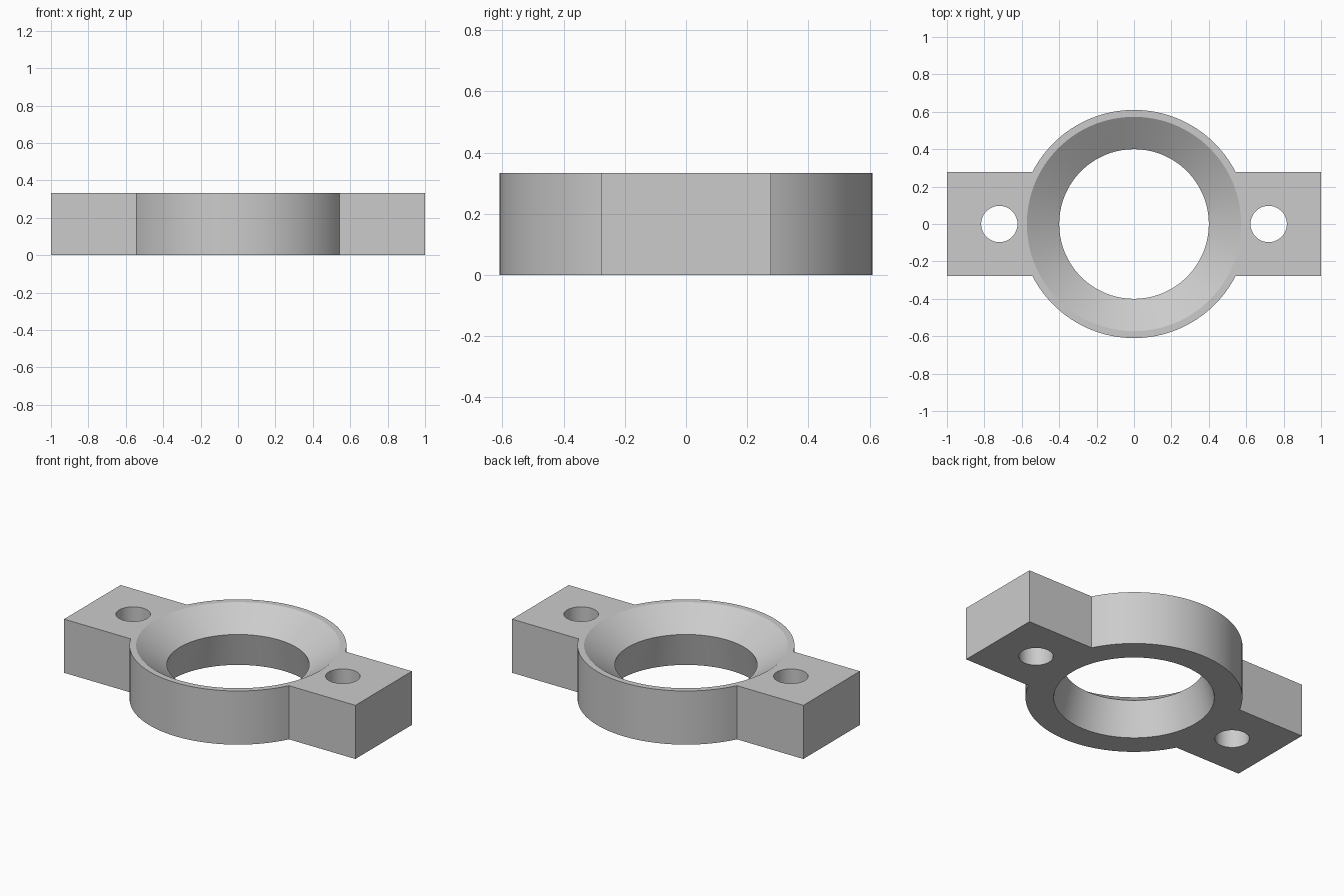
import bpy, bmesh, math

cube = bpy.data.objects.get("Cube")
if cube:
    bpy.data.objects.remove(cube, do_unlink=True)

HEIGHT = 0.333
RING_R = 0.61
ARM_HALF = 0.277
HOLE_X = 0.72
HOLE_R = 0.097
SEGMENTS = 128

grey = bpy.data.materials.new("light_grey")
grey.use_nodes = True
colour = (0.6, 0.6, 0.6, 1)
grey.diffuse_color = colour
grey.node_tree.nodes["Principled BSDF"].inputs["Base Color"].default_value = colour


def make_object(name, bm):
    bmesh.ops.recalc_face_normals(bm, faces=bm.faces)
    mesh = bpy.data.meshes.new(name)
    bm.to_mesh(mesh)
    bm.free()
    mesh.materials.append(grey)
    obj = bpy.data.objects.new(name, mesh)
    bpy.context.collection.objects.link(obj)
    return obj


def lathe(name, profile, x=0):
    """Closed solid of revolution about a vertical axis from (radius, z) pairs."""
    bm = bmesh.new()
    rings = []
    for r, z in profile:
        rings.append([bm.verts.new((x + r * math.cos(a), r * math.sin(a), z))
                      for a in (math.tau * i / SEGMENTS for i in range(SEGMENTS))])
    for low, high in zip(rings, rings[1:]):
        for i in range(SEGMENTS):
            j = (i + 1) % SEGMENTS
            bm.faces.new((low[i], low[j], high[j], high[i]))
    bm.faces.new(rings[0])
    bm.faces.new(rings[-1])
    return make_object(name, bm)


# Body: round ring with a square arm on each side, extruded from one outline
start = math.asin(ARM_HALF / RING_R)
steps = 48
back_arc = []
for i in range(steps + 1):
    a = start + (math.pi - 2 * start) * i / steps
    back_arc.append((RING_R * math.cos(a), RING_R * math.sin(a)))
half = [(1, ARM_HALF)] + back_arc + [(-1, ARM_HALF)]
outline = half + [(-x, -y) for x, y in half]

bm = bmesh.new()
base = bm.faces.new([bm.verts.new((x, y, 0)) for x, y in outline])
top = bmesh.ops.extrude_face_region(bm, geom=[base], use_keep_orig=True)["geom"]
bmesh.ops.translate(bm, vec=(0, 0, HEIGHT),
                    verts=[v for v in top if isinstance(v, bmesh.types.BMVert)])
body = make_object("mounting_ring", bm)

# Cutters: waisted bore and two straight bolt holes
cutters = [lathe("bore_cutter", [(0.464, -0.05), (0.4, 0.213), (0.645, 0.383)])]
for side, x in (("left", HOLE_X), ("right", -HOLE_X)):
    cutters.append(lathe(side + "_hole_cutter", [(HOLE_R, -0.1), (HOLE_R, 0.5)], x))

bpy.ops.object.select_all(action='DESELECT')
body.select_set(True)
bpy.context.view_layer.objects.active = body
for cutter in cutters:
    cutter.hide_render = True
    mod = body.modifiers.new(cutter.name, 'BOOLEAN')
    mod.operation = 'DIFFERENCE'
    mod.solver = 'EXACT'
    mod.object = cutter
    bpy.ops.object.modifier_apply(modifier=mod.name)
for cutter in cutters:
    bpy.data.objects.remove(cutter, do_unlink=True)

# Smooth round walls, crisp rims
bpy.ops.object.shade_smooth_by_angle(angle=math.radians(20))
